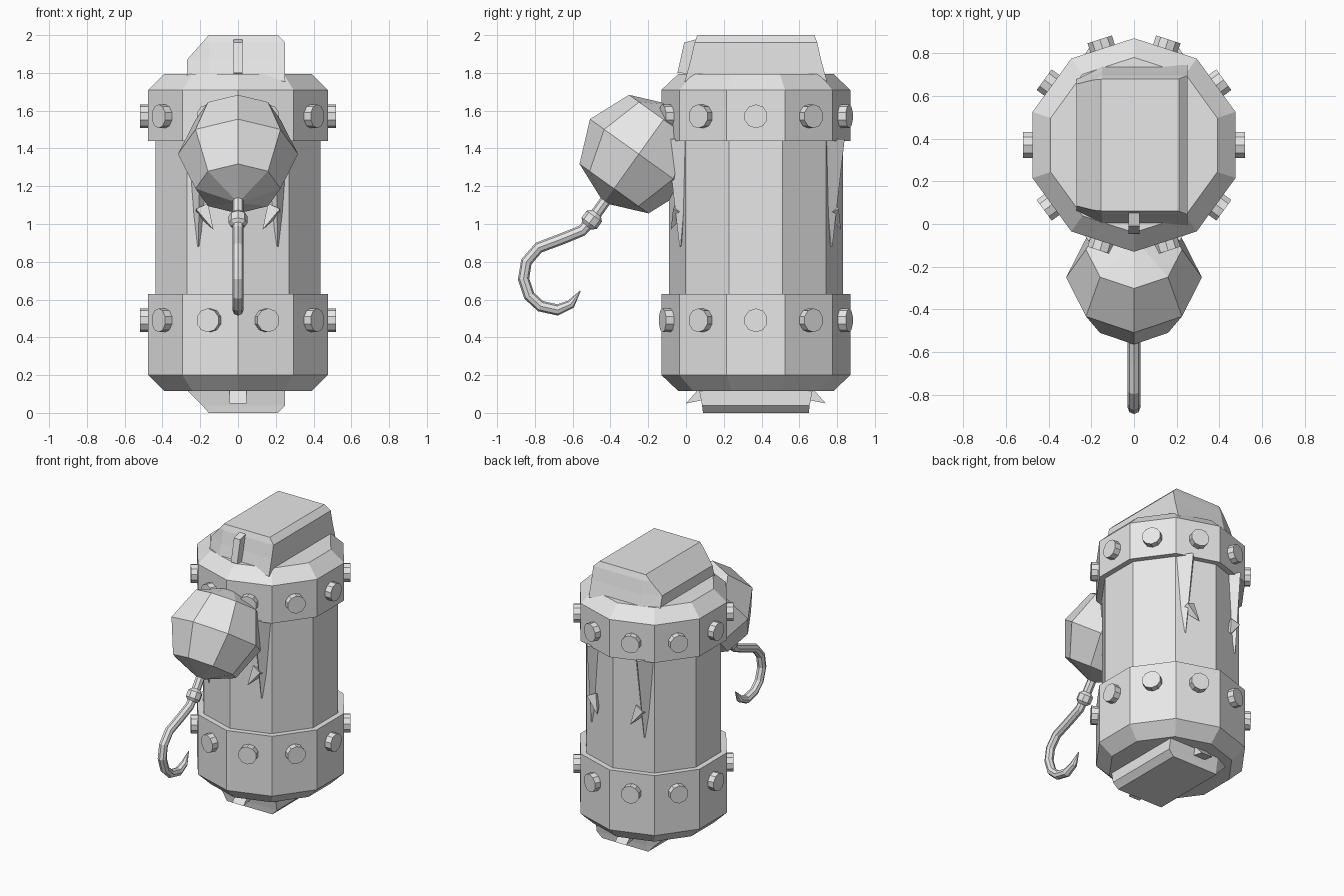
import bpy, bmesh, math
from mathutils import Vector, Matrix

cube = bpy.data.objects.get("Cube")
if cube:
    bpy.data.objects.remove(cube)

CY = 0.37  # y of the barrel axis
grey = bpy.data.materials.new("plain grey")
grey.use_nodes = True
grey.diffuse_color = (0.8, 0.8, 0.8, 1)
grey.node_tree.nodes["Principled BSDF"].inputs["Base Color"].default_value = grey.diffuse_color


def finish(name, bm):
    bmesh.ops.recalc_face_normals(bm, faces=bm.faces)
    mesh = bpy.data.meshes.new(name)
    bm.to_mesh(mesh)
    bm.free()
    mesh.materials.append(grey)
    obj = bpy.data.objects.new(name, mesh)
    bpy.context.collection.objects.link(obj)
    return obj


def loft(name, rings):
    """Skin a list of closed rings and cap both ends."""
    bm = bmesh.new()
    loops = [[bm.verts.new(p) for p in ring] for ring in rings]
    n = len(loops[0])
    for a, b in zip(loops, loops[1:]):
        for i in range(n):
            j = (i + 1) % n
            bm.faces.new((a[i], a[j], b[j], b[i]))
    bm.faces.new(loops[0])
    bm.faces.new(loops[-1])
    return finish(name, bm)


def barrel(name, profile):
    rings = []
    for r, z in profile:
        angles = [math.radians(90 + 36 * i) for i in range(10)]
        rings.append([(r * math.cos(a), CY + r * math.sin(a), z) for a in angles])
    return loft(name, rings)


def rod(name, start, end, r1, r2, sides=8):
    start, end = Vector(start), Vector(end)
    d = end - start
    bm = bmesh.new()
    m = Matrix.Translation((start + end) / 2) @ d.to_track_quat('Z', 'Y').to_matrix().to_4x4()
    bmesh.ops.create_cone(bm, cap_ends=True, segments=sides, radius1=r1, radius2=r2,
                          depth=d.length, matrix=m)
    return finish(name, bm)


def slab(name, outline, width):
    """Extrude a (y, z) outline across x."""
    return loft(name, [[(x, y, z) for y, z in outline] for x in (-width / 2, width / 2)])


# Barrel and its two bevelled bands
barrel("barrel_body", [(0.46, 0.3), (0.46, 1.6)])
barrel("upper_band", [(0.46, 1.44), (0.5, 1.44), (0.5, 1.71), (0.41, 1.795)])
barrel("lower_band", [(0.41, 0.115), (0.5, 0.2), (0.5, 0.63), (0.46, 0.63)])

# Bolts on every band face
for label, z in (("lower", 0.49), ("upper", 1.57)):
    for i in range(10):
        d = Vector((math.cos(math.radians(36 * i)), math.sin(math.radians(36 * i)), 0))
        c = Vector((0, CY, z))
        rod(f"{label}_bolt_{i + 1}", c + d * 0.43, c + d * 0.52, 0.063, 0.063, 10)

# Core block showing at both ends: height, left x, right x, half depth
rings = []
for z, xl, xr, h in ((0, -0.155, 0.21, 0.28), (0.04, -0.19, 0.25, 0.285),
                     (0.12, -0.27, 0.25, 0.3), (1.76, -0.27, 0.25, 0.375),
                     (1.87, -0.27, 0.25, 0.345), (1.96, -0.19, 0.25, 0.325),
                     (2, -0.155, 0.21, 0.31)):
    k = h - 0.5 * (-0.15 - xl)
    rings.append([(xl, CY - k, z), (-0.15, CY - h, z), (xr, CY - h, z),
                  (xr, CY + h, z), (-0.15, CY + h, z), (xl, CY + k, z)])
loft("core_block", rings)

# Fins at the ends of the core
slab("crown_fin", [(-0.045, 1.8), (-0.01, 1.96), (0.13, 2.0), (0.1, 1.79)], 0.05)
for label, s in (("front", -1), ("back", 1)):
    slab(f"{label}_lower_fin", [(CY + s * y, z) for y, z in
         ((0.37, 0.05), (0.3, 0.13), (0.25, 0.13), (0.27, 0.07))], 0.09)

# Barbed fangs hanging below the upper band, front and back
for label, s in (("front", -1), ("back", 1)):
    for side, m in (("left", 1), ("right", -1)):
        top = [(0.12, 0.38), (0.2, 0.47), (0.28, 0.35), (0.2, 0.3)]
        loft(f"{label}_{side}_fang", [
            [(m * x, CY + s * y, 1.45) for x, y in top],
            [(m * (0.21 + (x - 0.2) * 0.05), CY + s * (0.4 + (y - 0.38) * 0.05), 0.88)
             for x, y in top]])
        rod(f"{label}_{side}_barb", (m * 0.19, CY + s * 0.4, 1.08),
            (m * 0.13, CY + s * 0.45, 0.97), 0.05, 0.0, 4)

# Faceted ball with its pole on the hook axis
axis = Vector((0, -0.58, -0.81)).normalized()
centre = Vector((0, -0.25, 1.37))
bm = bmesh.new()
tilt = axis.to_track_quat('Z', 'Y').to_matrix().to_4x4()
bmesh.ops.create_uvsphere(bm, u_segments=8, v_segments=4, radius=0.318,
                          matrix=Matrix.Translation(centre) @ tilt)
finish("ball", bm)

# Hook shank and collar
rod("hook_shank", centre + axis * 0.28, centre + axis * 0.46, 0.03, 0.03)
for i, (a, b, r1, r2) in enumerate(((0.385, 0.405, 0.03, 0.05), (0.405, 0.45, 0.05, 0.05),
                                    (0.45, 0.47, 0.05, 0.03))):
    rod(f"hook_collar_{i + 1}", centre + axis * a, centre + axis * b, r1, r2)

# Curved hook, tapering to a point
path = [(-0.51, 1.01), (-0.55, 0.965), (-0.66, 0.92), (-0.78, 0.875), (-0.845, 0.8),
        (-0.86, 0.71), (-0.83, 0.62), (-0.77, 0.565), (-0.68, 0.545), (-0.61, 0.575),
        (-0.56, 0.645)]
points = [Vector((0, y, z)) for y, z in path]
rings = []
for i, p in enumerate(points):
    t = (points[min(i + 1, len(points) - 1)] - points[max(i - 1, 0)]).normalized()
    side = t.cross(Vector((1, 0, 0)))
    r = 0.003 if i == len(points) - 1 else 0.024 if i == len(points) - 2 else 0.03
    rings.append([p + r * (Vector((math.cos(a), 0, 0)) + side * math.sin(a))
                  for a in (math.tau * k / 8 for k in range(8))])
loft("hook", rings)
